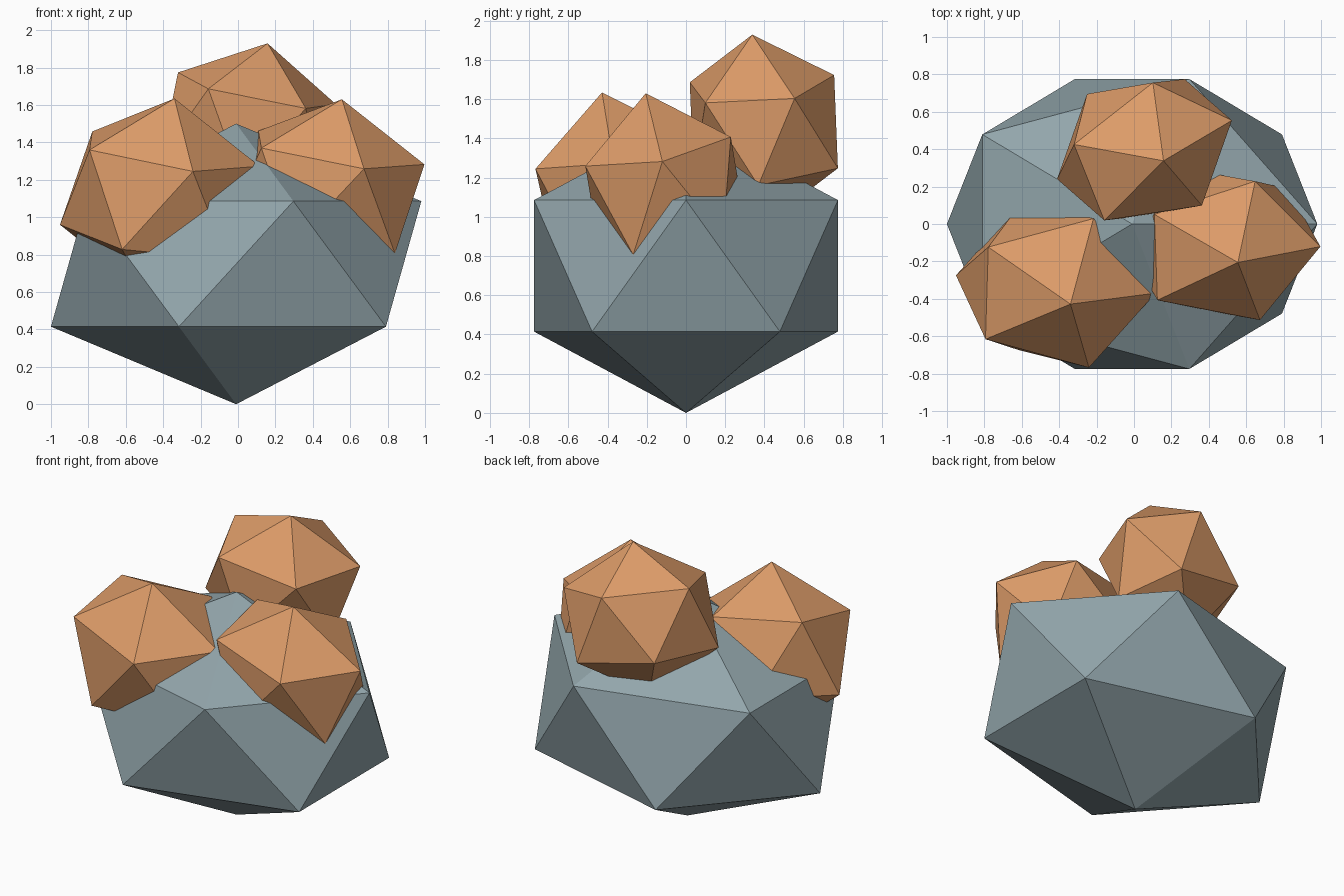
import bpy

if "Cube" in bpy.data.objects:
    bpy.data.objects.remove(bpy.data.objects["Cube"])


def material(name, rgb):
    mat = bpy.data.materials.new(name)
    mat.diffuse_color = (*rgb, 1.0)
    mat.use_nodes = True
    mat.node_tree.nodes["Principled BSDF"].inputs["Base Color"].default_value = mat.diffuse_color
    return mat


def ico_rock(name, location, rotation, scale, mat):
    """Flat-shaded 20-sided rock, stretched and tilted."""
    bpy.ops.mesh.primitive_ico_sphere_add(subdivisions=1, radius=1.0)
    rock = bpy.context.object
    rock.name = rock.data.name = name
    rock.location = location
    rock.rotation_euler = rotation
    rock.scale = scale
    rock.data.materials.append(mat)
    return rock


slate = material("slate", (0.29, 0.38, 0.41))
copper = material("copper", (0.72, 0.33, 0.14))

# Large base boulder resting on its lowest point
ico_rock("base_boulder", (-0.01, 0, 0.75), (0, 0, 0), (1.107, 0.911, 0.75), slate)

# Three ore lumps sunk into the top, sharing one tilt: location, spin, scale
TILT_X, TILT_Y = 0.2, 0.15
lumps = {
    "ore_lump_left": ((-0.418, -0.322, 1.116), 0.0, (0.564, 0.478, 0.535)),
    "ore_lump_right": ((0.474, -0.109, 1.134), 0.065, (0.551, 0.445, 0.512)),
    "ore_lump_back": ((0.056, 0.397, 1.467), 0.41, (0.52, 0.424, 0.477)),
}
for name, (location, spin, scale) in lumps.items():
    ico_rock(name, location, (TILT_X, TILT_Y, spin), scale, copper)
